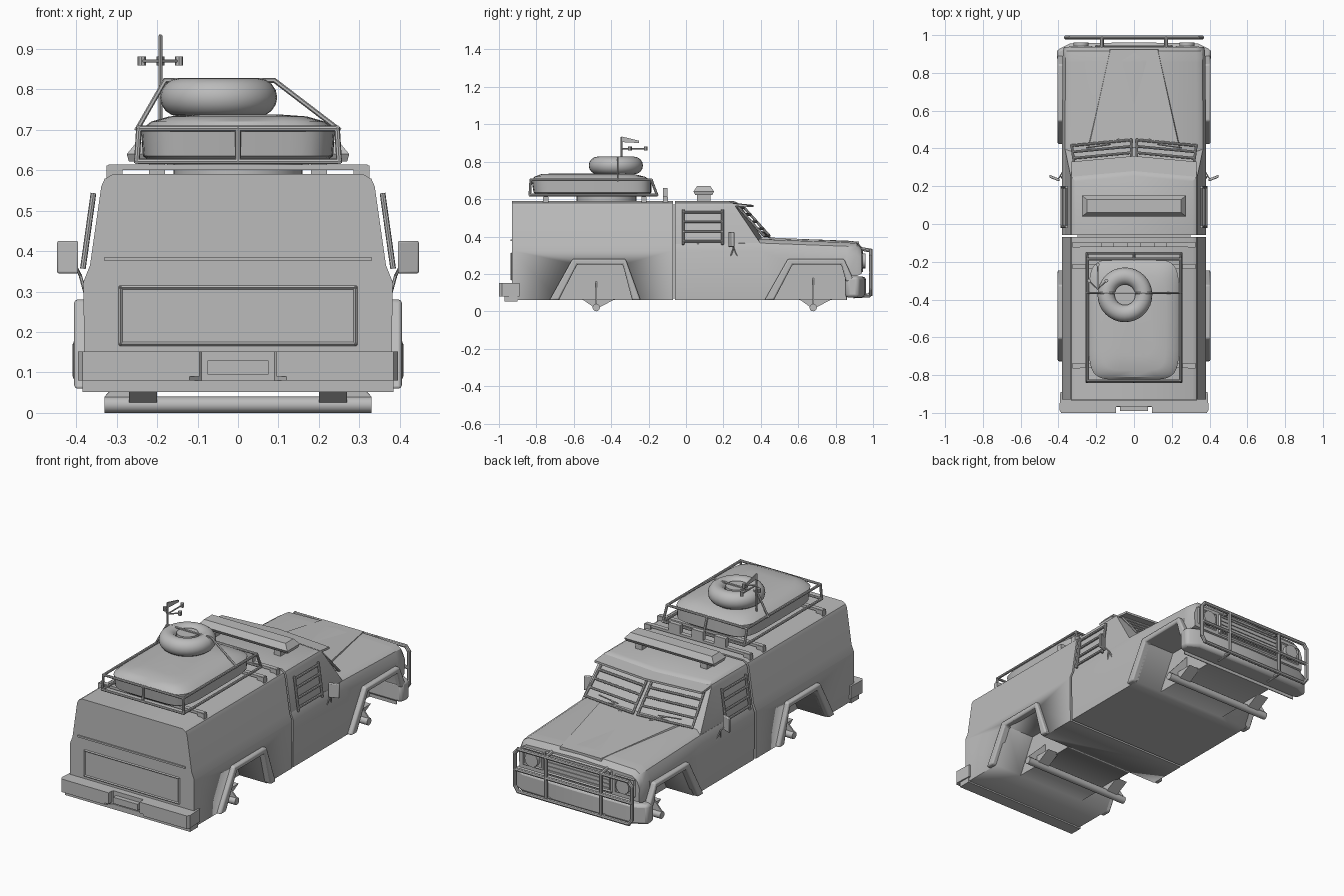
import bpy, bmesh, math
from mathutils import Vector

old = bpy.data.objects.get("Cube")
if old:
    bpy.data.objects.remove(old, do_unlink=True)

grey = bpy.data.materials.new("plain_grey")
grey.use_nodes = True
grey.diffuse_color = (0.5, 0.5, 0.5, 1)
grey.node_tree.nodes["Principled BSDF"].inputs["Base Color"].default_value = (0.5, 0.5, 0.5, 1)


def finish(name, bm, smooth=True):
    bmesh.ops.recalc_face_normals(bm, faces=bm.faces)
    mesh = bpy.data.meshes.new(name)
    bm.to_mesh(mesh)
    bm.free()
    mesh.materials.append(grey)
    ob = bpy.data.objects.new(name, mesh)
    bpy.context.collection.objects.link(ob)
    bpy.ops.object.select_all(action="DESELECT")
    bpy.context.view_layer.objects.active = ob
    ob.select_set(True)
    if smooth:
        bpy.ops.object.shade_smooth_by_angle(angle=math.radians(32))
    return ob


def add_loft(bm, rings):
    rows = [[bm.verts.new(p) for p in ring] for ring in rings]
    n = len(rows[0])
    for a, b in zip(rows, rows[1:]):
        for i in range(n):
            bm.faces.new((a[i], a[(i + 1) % n], b[(i + 1) % n], b[i]))
    bm.faces.new(rows[0])
    bm.faces.new(rows[-1])


def loft(name, rings):
    bm = bmesh.new()
    add_loft(bm, rings)
    return finish(name, bm)


def prism(name, pts, lo, hi, axis):
    """Extrude a 2D outline along the x, y or z axis."""
    def put(p, t):
        return {"x": (t, *p), "y": (p[0], t, p[1]), "z": (*p, t)}[axis]
    return loft(name, [[put(p, t) for p in pts] for t in (lo, hi)])


def box(name, x, y, z):
    return prism(name, [(x[0], y[0]), (x[1], y[0]), (x[1], y[1]), (x[0], y[1])], *z, "z")


def tubes(name, paths, r=0.006, sides=8):
    """Round bars following one or more point paths."""
    bm = bmesh.new()
    for path in paths:
        for a, b in zip(path, path[1:]):
            a, b = Vector(a), Vector(b)
            m = (b - a).to_track_quat("Z", "Y").to_matrix().to_4x4()
            m.translation = (a + b) / 2
            bmesh.ops.create_cone(bm, cap_ends=True, segments=sides, radius1=r,
                                  radius2=r, depth=(b - a).length + r, matrix=m)
    return finish(name, bm)


def mirrored(half):
    return half + [(-x, z) for x, z in reversed(half) if x]


def bevel(ob, width, segments=2):
    mod = ob.modifiers.new("Bevel", "BEVEL")
    mod.width, mod.segments = width, segments
    mod.limit_method = "ANGLE"


def cut(ob, cutter):
    mod = ob.modifiers.new("Cut", "BOOLEAN")
    mod.operation, mod.object, mod.solver = "DIFFERENCE", cutter, "EXACT"
    bpy.context.view_layer.objects.active = ob
    bpy.ops.object.modifier_apply(modifier=mod.name)
    bpy.data.objects.remove(cutter, do_unlink=True)


def frame(name, x, z, y, r=0.005):
    tubes(name, [[(x[0], y, z[0]), (x[1], y, z[0]), (x[1], y, z[1]), (x[0], y, z[1]), (x[0], y, z[0])]], r, 4)


# Rear box body
box_side = mirrored([(0.38, 0.06), (0.382, 0.325), (0.366, 0.365), (0.338, 0.56), (0.33, 0.578), (0.31, 0.59)])
rear_body = prism("rear_body", box_side, -0.93, -0.07, "y")

# Front body with bonnet, lofted along the length
rings = []
for y, low, top, k in [(-0.058, 0.06, 0.38, 1), (0.4, 0.06, 0.385, 1), (0.86, 0.06, 0.368, 0.99),
                       (0.862, 0.19, 0.368, 0.99), (0.915, 0.19, 0.363, 0.985), (0.938, 0.2, 0.335, 0.97)]:
    half = [(0.378, low), (0.382, top - 0.06), (0.366, top - 0.02), (0.335, top), (0, top + 0.01)]
    rings.append([(x * k, y, z) for x, z in mirrored(half)])
front_body = loft("front_body", rings)
loft("bonnet_bulge", [[(-w, y, z - 0.02), (w, y, z - 0.02), (w * 0.96, y, z), (-w * 0.96, y, z)]
                      for y, w, z in [(0.4, 0.25, 0.397), (0.925, 0.13, 0.373)]])

# Cab upper with a shallow V windscreen
loft("cab_upper", [[(-w, -0.058, z), (w, -0.058, z), (w, f, z), (0, f + 0.03, z), (-w, f, z)]
                   for z, w, f in [(0.36, 0.366, 0.4), (0.56, 0.338, 0.265), (0.578, 0.33, 0.25), (0.59, 0.31, 0.225)]])
box("body_joint", (-0.3, 0.3), (-0.075, -0.05), (0.07, 0.57))

# Wheel wells, flares, hub plates and axles
wells = [(rear_body, "rear", -0.48, [(-0.73, 0.06), (-0.607, 0.28), (-0.323, 0.28), (-0.243, 0.06)], 0.17),
         (front_body, "front", 0.68, [(0.42, 0.06), (0.545, 0.28), (0.845, 0.28), (0.9, 0.16)], 0.19)]
for body, label, yc, arch, top in wells:
    a, b, c, d = arch
    inner = [(a[0] + 0.05, a[1]), (b[0] + 0.025, 0.25), (c[0] - 0.015, 0.25), (d[0] - 0.045, d[1])]
    hole = [(inner[0][0], 0.0)] + inner + [(inner[-1][0], 0.0)]
    for s, side in [(1, "left"), (-1, "right")]:
        cut(body, prism("well_cutter", hole, s * 0.21, s * 0.5, "x"))
        flare = prism(f"{label}_{side}_flare", arch + inner[::-1], s * 0.36, s * 0.405, "x")
        bevel(flare, 0.008)
        prism(f"{label}_{side}_hub_plate", [(s * 0.2, 0.06), (s * 0.2, top), (s * 0.33, 0.04), (s * 0.26, 0.025)],
              yc - 0.004, yc + 0.004, "y")
        prism(f"{label}_{side}_axle_bracket", [(yc - 0.075, 0.065), (yc, 0.012), (yc + 0.1, 0.065)],
              s * 0.2, s * 0.27, "x")
    tubes(f"{label}_axle", [[(-0.32, yc, 0.02), (0.32, yc, 0.02)]], 0.02, 12)

# Tail: door panel, seam strip and bumper with tow step
frame("tail_panel_frame", (-0.29, 0.29), (0.17, 0.31), -0.932)
box("tail_seam", (-0.33, 0.33), (-0.937, -0.92), (0.375, 0.385))
step = [(0.39, -0.89), (0.395, -0.985), (0.385, -1), (0.12, -1), (0.09, -0.965)]
bumper = prism("rear_bumper", mirrored(step), 0.08, 0.152, "z")
box("rear_skirt", (-0.385, 0.385), (-0.97, -0.9), (0.052, 0.08))
box("tow_step", (-0.075, 0.075), (-0.99, -0.95), (0.095, 0.13))
for s in (-1, 1):
    box("tow_cheek", (s * 0.095, s * 0.12), (-1, -0.95), (0.09, 0.152))

# Nose: bumper, grille, lamps and bull bar
nose = [(0.375, 0.85), (0.405, 0.86), (0.41, 0.92), (0.34, 0.955), (0, 0.962)]
bevel(prism("front_bumper", mirrored(nose), 0.075, 0.185, "z"), 0.015)
frame("grille_frame", (-0.2, 0.2), (0.215, 0.325), 0.94, 0.007)
box("grille_panel", (-0.19, 0.19), (0.93, 0.941), (0.22, 0.32))
for i in range(5):
    z = 0.225 + i * 0.022
    box("grille_slat", (-0.19, 0.19), (0.935, 0.946), (z, z + 0.008))
for s in (-1, 1):
    x = sorted((s * 0.225, s * 0.34))
    frame("headlamp_frame", x, (0.225, 0.315), 0.938)
    tubes("headlamp", [[(s * 0.28, 0.92, 0.27), (s * 0.28, 0.94, 0.27)]], 0.04, 16)
yb = 0.988
loop = [(0.34, 0.09), (0.36, 0.12), (0.36, 0.3), (0.34, 0.325)]
loop = [(x, yb, z) for x, z in mirrored(loop)]
bars = [loop + loop[:1], [(-0.36, yb, 0.21), (0.36, yb, 0.21)]]
for x in (-0.17, 0.17):
    bars += [[(x, 0.9, 0.08), (x, yb - 0.01, 0.085), (x, yb, 0.1), (x, yb, 0.325), (x, 0.93, 0.335)]]
tubes("bull_bar", bars, 0.01)

# Windscreen guard, sun visor, side window guards and mirrors
for s in (-1, 1):
    def screen(u, v):
        """Point just off the windscreen: u from centre to pillar, v upwards."""
        return (s * (0.015 + 0.315 * u), 0.445 - 0.135 * v - 0.03 * u, 0.405 + 0.15 * v)
    guard = [[screen(0, v), screen(1 - 0.06 * v, v)] for v in (0, 0.25, 0.5, 0.75, 1)]
    guard += [[screen(u, 0), screen(u * 0.94, 1)] for u in (0, 1)]
    tubes("windscreen_guard", guard, 0.007)
    tubes("wiper", [[screen(0.2, -0.1), screen(0.5, 0.12)], [screen(0.35, 0.1), screen(0.75, 0.14)]], 0.004, 6)

    def pane(y, z):
        return (s * (0.383 - (z - 0.36) * 0.14), y, z)
    rails = [[pane(-0.015, z), pane(0.195, z)] for z in (0.375, 0.425, 0.48, 0.53)]
    rails += [[pane(y, 0.36), pane(y, 0.54)] for y in (-0.015, 0.195)]
    tubes("side_window_guard", rails, 0.007)
    mirror = prism("mirror", [(s * 0.395, 0.225), (s * 0.447, 0.245), (s * 0.447, 0.26), (s * 0.395, 0.24)],
                   0.345, 0.425, "z")
    bevel(mirror, 0.004)
    tubes("mirror_stalk", [[(s * 0.375, 0.235, 0.285), (s * 0.39, 0.255, 0.34), (s * 0.4, 0.24, 0.36)],
                           [(s * 0.375, 0.28, 0.285), (s * 0.39, 0.255, 0.34)]], 0.004, 6)
loft("sun_visor", [[(-0.33, y, z), (0, y + 0.03, z), (0.33, y, z), (0.33, y, z + 0.012), (0, y + 0.03, z + 0.012),
                    (-0.33, y, z + 0.012)] for y, z in [(0.235, 0.567), (0.33, 0.557)]])

# Beacon bar and roof lamps
loft("beacon_bar", [[(-w, 0.095 - d, z), (w, 0.095 - d, z), (w, 0.095 + d, z), (-w, 0.095 + d, z)]
                    for z, w, d in [(0.622, 0.27, 0.045), (0.64, 0.275, 0.055), (0.67, 0.25, 0.035)]])
for x in (-0.2, 0.2):
    box("beacon_foot", (x - 0.02, x + 0.02), (0.06, 0.13), (0.585, 0.625))
for x in (-0.14, 0, 0.14):
    box("roof_lamp", (x - 0.035, x + 0.035), (-0.122, -0.098), (0.608, 0.66))

# Roof crossbars on feet
for y in (-0.11, -0.225, -0.75):
    box("crossbar", (-0.32, 0.32), (y - 0.012, y + 0.012), (0.6, 0.614))
    for s in (-1, 1):
        box("crossbar_foot", (s * 0.285, s * 0.325), (y - 0.014, y + 0.014), (0.575, 0.612))

# Roof pod: pedestal, rounded hull and guard frame
tubes("pod_pedestal", [[(0, -0.425, 0.595), (0, -0.425, 0.625)]], 0.16, 32)


def pod_ring(z, w, d, yc):
    pts = []
    for i in range(40):
        c, s = math.cos(math.tau * i / 40), math.sin(math.tau * i / 40)
        pts.append((w * math.copysign(abs(c) ** 0.35, c), yc + d * math.copysign(abs(s) ** 0.35, s), z))
    return pts


loft("pod_hull", [pod_ring(*r) for r in [(0.618, 0.21, 0.29, -0.5), (0.635, 0.235, 0.315, -0.5),
                                         (0.7, 0.24, 0.32, -0.505), (0.72, 0.215, 0.295, -0.515),
                                         (0.733, 0.17, 0.25, -0.525), (0.738, 0.1, 0.17, -0.53)]])
top, low = [[(-w, b, z), (w, b, z), (w, f, z), (-w, f, z)]
            for w, b, f, z in [(0.245, -0.83, -0.185, 0.703), (0.25, -0.835, -0.155, 0.622)]]
posts = [[p, q] for p, q in zip(top, low)]
posts += [[(0, y, 0.703), (0, y2, 0.622)] for y, y2 in [(-0.83, -0.835), (-0.185, -0.155)]]
tubes("pod_frame", [top + top[:1], low + low[:1]] + posts, 0.007)

# Spare wheel lashed on top
tyre_rings = []
for i in range(32):
    a = math.tau * i / 32
    ring = []
    for j in range(16):
        t = math.tau * j / 16
        r = 0.098 + 0.047 * math.cos(t)
        ring.append((-0.048 + r * math.cos(a), -0.375 + r * math.sin(a), 0.78 + 0.047 * math.sin(t)))
    tyre_rings.append(ring)
loft("spare_tyre", tyre_rings + tyre_rings[:1])
tubes("spare_hub", [[(-0.048, -0.375, 0.73), (-0.048, -0.375, 0.79)]], 0.055, 24)
tubes("lashing", [[(-0.25, -0.365, 0.7), (-0.18, -0.365, 0.822), (0.09, -0.365, 0.822), (0.25, -0.365, 0.7)]], 0.006, 6)

# Weather mast with cross arms and vane
tubes("mast", [[(-0.192, -0.345, 0.7), (-0.192, -0.345, 0.93)]], 0.005)
tubes("mast_arms", [[(-0.24, -0.3, 0.87), (-0.192, -0.345, 0.87), (-0.145, -0.3, 0.87)],
                    [(-0.192, -0.345, 0.87), (-0.192, -0.22, 0.87)]], 0.004, 6)
for x, y in [(-0.238, -0.3), (-0.146, -0.3), (-0.192, -0.215)]:
    tubes("wind_cup", [[(x, y, 0.864), (x, y, 0.876)]], 0.01)
prism("wind_vane", [(-0.345, 0.905), (-0.345, 0.935), (-0.25, 0.912), (-0.25, 0.9)], -0.195, -0.189, "x")
